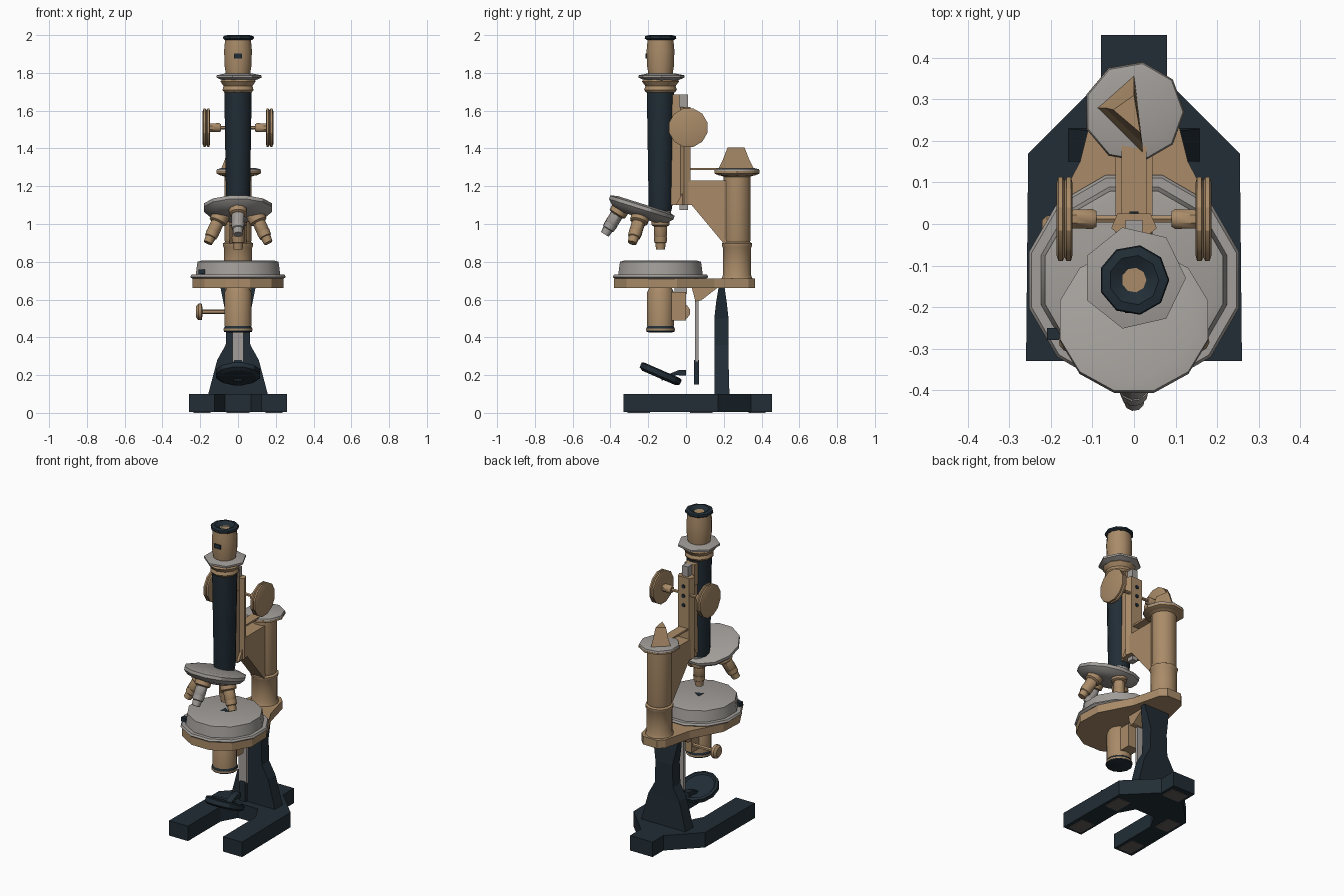
import bpy, bmesh, math
from mathutils import Vector


def mat(name, rgb):
    m = bpy.data.materials.new(name)
    m.diffuse_color = (*rgb, 1)
    return m


DARK = mat("dark_enamel", (0.015, 0.026, 0.036))
BRASS = mat("brass", (0.40, 0.26, 0.14))
STEEL = mat("steel", (0.36, 0.34, 0.32))
PAD = mat("felt_pad", (0.12, 0.11, 0.105))


def finish(bm, name, material, smooth=0):
    bmesh.ops.recalc_face_normals(bm, faces=bm.faces)
    me = bpy.data.meshes.new(name)
    bm.to_mesh(me)
    bm.free()
    me.materials.append(material)
    ob = bpy.data.objects.new(name, me)
    bpy.context.collection.objects.link(ob)
    if smooth:
        bpy.ops.object.select_all(action='DESELECT')
        ob.select_set(True)
        bpy.context.view_layer.objects.active = ob
        bpy.ops.object.shade_smooth_by_angle(angle=math.radians(smooth))
    return ob


def loft(name, rings, material, smooth=0):
    """Skin a stack of equal-length rings and close both ends."""
    bm = bmesh.new()
    vs = [[bm.verts.new(p) for p in ring] for ring in rings]
    n = len(vs[0])
    for a, b in zip(vs, vs[1:]):
        for i in range(n):
            j = (i + 1) % n
            bm.faces.new((a[i], a[j], b[j], b[i]))
    bm.faces.new(vs[0])
    bm.faces.new(vs[-1])
    return finish(bm, name, material, smooth)


def lathe(name, profile, origin, material, axis=(0, 0, 1), sides=12, smooth=40):
    """Turn (radius, height) points about an axis."""
    q = Vector(axis).to_track_quat('Z', 'Y')
    rings = []
    for r, h in profile:
        ang = [2 * math.pi * (i + 0.5) / sides for i in range(sides)]
        rings.append([Vector(origin) + q @ Vector((r * math.cos(a), r * math.sin(a), h)) for a in ang])
    return loft(name, rings, material, smooth)


def prism(name, pts, axis, lo, hi, material):
    """Extrude a 2D outline along x, y or z."""
    def place(p, d):
        return {'x': (d, p[0], p[1]), 'y': (p[0], d, p[1]), 'z': (p[0], p[1], d)}[axis]
    return loft(name, [[place(p, d) for p in pts] for d in (lo, hi)], material)


def box(name, x, y, z, material):
    return prism(name, [(x[0], y[0]), (x[1], y[0]), (x[1], y[1]), (x[0], y[1])], 'z', *z, material)


def mirrored(half):
    return half + [(-x, y) for x, y in reversed(half)]


OPT = -0.135   # y of the optical axis
COL = 0.27     # y of the rear column

# Horseshoe foot with pads underneath
prism("foot", mirrored([(0.08, 0.455), (0.08, 0.345), (0.255, 0.17), (0.26, -0.33),
                        (0.125, -0.33), (0.125, 0.0), (0.07, 0.1)]), 'z', 0.004, 0.10, DARK)
for s in (-1, 1):
    for y in (-0.25, 0.08):
        cx = s * 0.19
        box("foot_pad", (cx - 0.045, cx + 0.045), (y - 0.06, y + 0.06), (0, 0.006), PAD)
box("rear_pad", (-0.06, 0.06), (0.33, 0.42), (0, 0.006), PAD)

# Pillar, wide at the bottom and forked at the top
pillar = []
for w, y0, y1, z in ((0.16, 0.15, 0.23, 0.09), (0.11, 0.15, 0.225, 0.28), (0.065, 0.15, 0.225, 0.36),
                     (0.06, 0.15, 0.225, 0.5), (0.078, 0.16, 0.215, 0.59), (0.092, 0.172, 0.205, 0.66)):
    pillar.append([(-w, y0, z), (w, y0, z), (w, y1, z), (-w, y1, z)])
loft("pillar", pillar, DARK)

# Mirror, its arm and the hanging tail rod
tilt = Vector((0, 0.40, 0.92))
lathe("mirror", [(0.10, -0.022), (0.12, -0.01), (0.12, 0.016), (0.105, 0.022), (0.095, 0.012)],
      (0, -0.135, 0.205), DARK, tilt, 12, 30)
prism("mirror_arm", [(-0.13, 0.17), (-0.05, 0.2), (0, 0.197), (0, 0.228), (-0.04, 0.226), (-0.13, 0.19)],
      'x', -0.02, 0.02, DARK)
box("tail_rod", (-0.028, 0.028), (0.047, 0.066), (0.27, 0.66), STEEL)
box("tail_tip", (-0.02, 0.02), (0.043, 0.07), (0.15, 0.28), DARK)

# Stage: brass plate with a rounded front and narrow back
front = [(0.25 * math.cos(a), -0.135 + 0.255 * math.sin(a))
         for a in (math.radians(d) for d in (20, -15, -45, -75))]
prism("stage_plate", mirrored([(0.05, 0.365), (0.085, 0.33), (0.13, 0.15)] + front), 'z', 0.66, 0.712, BRASS)
lathe("stage_flange", [(0.25, 0.71), (0.262, 0.72), (0.255, 0.732), (0.2, 0.732)], (0, OPT, 0), STEEL)
lathe("stage_disc", [(0.232, 0.73), (0.222, 0.80), (0.2, 0.806)], (0, OPT, 0), STEEL)
lathe("stage_opening", [(0.03, 0.803), (0.03, 0.808)], (0, OPT, 0), DARK, sides=3, smooth=0)
box("stage_index", (-0.21, -0.175), (-0.28, -0.25), (0.735, 0.76), DARK)
prism("stage_bracket", [(0.03, 0.665), (0.05, 0.59), (0.08, 0.595), (0.17, 0.665)], 'x', -0.07, 0.07, BRASS)

# Substage condenser and its side knob
lathe("condenser", [(0.073, 0.46), (0.073, 0.64), (0.06, 0.665)], (0, OPT, 0), BRASS)
lathe("condenser_ring", [(0.06, 0.425), (0.077, 0.43), (0.077, 0.45), (0.068, 0.465)], (0, OPT, 0), DARK)
lathe("condenser_collar", [(0.079, 0.436), (0.079, 0.446)], (0, OPT, 0), BRASS)
box("condenser_slide", (-0.04, 0.04), (-0.08, 0.0), (0.49, 0.64), BRASS)
box("condenser_rack", (-0.02, 0.02), (-0.06, 0.005), (0.63, 0.665), STEEL)
lathe("substage_shaft", [(0.012, -0.19), (0.012, 0.04)], (0, -0.02, 0.535), BRASS, (1, 0, 0), 6)
lathe("substage_knob", [(0.03, -0.222), (0.043, -0.21), (0.043, -0.192), (0.02, -0.188)],
      (0, -0.02, 0.535), BRASS, (1, 0, 0), 10)

# Rear column with waist, cap plate and finial
lathe("column_base", [(0.085, 0.71), (0.077, 0.73), (0.077, 0.875), (0.083, 0.885), (0.083, 0.897),
                      (0.07, 0.905)], (0, COL, 0), BRASS)
lathe("column", [(0.07, 0.90), (0.075, 0.92), (0.075, 1.25), (0.1, 1.262)], (0, COL, 0), BRASS)
lathe("column_rim", [(0.1, 1.258), (0.122, 1.268), (0.122, 1.28)], (0, COL, 0), BRASS, sides=9)
lathe("column_cap", [(0.122, 1.278), (0.118, 1.29), (0.09, 1.297)], (0, COL, 0), STEEL, sides=9)
loft("finial", [[(-0.09, 0.28, 1.29), (0.0, 0.36, 1.29), (0.02, 0.17, 1.29)],
                [(-0.07, 0.28, 1.34), (0.0, 0.335, 1.34), (0.02, 0.195, 1.34)],
                [(-0.05, 0.275, 1.405), (0.0, 0.31, 1.405), (0.015, 0.22, 1.405)]], BRASS)

# Arm and focusing slide
prism("arm", [(-0.055, 1.10), (0.03, 1.10), (0.205, 0.89), (0.27, 0.92), (0.27, 1.23), (0.02, 1.23)],
      'x', -0.045, 0.045, BRASS)
box("arm_lever", (-0.03, 0.03), (0.0, 0.2), (1.285, 1.297), BRASS)
prism("focus_slide", mirrored([(0.04, 0.025), (0.055, -0.01), (0.03, -0.03), (0.03, -0.08)]),
      'z', 1.10, 1.62, BRASS)
box("slide_guide", (-0.035, 0.035), (-0.08, -0.035), (1.55, 1.685), BRASS)
box("rack", (-0.02, 0.02), (-0.035, 0.01), (1.075, 1.685), STEEL)
for z in (1.44, 1.50, 1.56):
    lathe("slide_screw", [(0.013, 0.02), (0.013, 0.03)], (0, 0, z), DARK, (0, 1, 0), 6, 0)

# Focus wheels on a cross shaft, each grooved around the rim
for s in (-1, 1):
    at = (0, 0.012, 1.51)
    lathe("focus_wheel", [(0.09, 0.148), (0.105, 0.152), (0.105, 0.162), (0.096, 0.167),
                          (0.105, 0.172), (0.105, 0.182), (0.09, 0.187)], at, BRASS, (s, 0, 0), 12, 30)
    lathe("focus_hub", [(0.02, 0.09), (0.026, 0.1), (0.024, 0.15)], at, BRASS, (s, 0, 0), 8)
    lathe("focus_shaft", [(0.01, 0.0), (0.01, 0.1)], at, BRASS, (s, 0, 0), 6)

# Body tube, collar and eyepiece
lathe("body_tube", [(0.06, 1.07), (0.065, 1.10), (0.075, 1.70)], (0, OPT, 0), DARK)
lathe("tube_collar", [(0.075, 1.695), (0.087, 1.71), (0.08, 1.73), (0.098, 1.755), (0.085, 1.77)],
      (0, OPT, 0), BRASS, sides=10)
lathe("eyepiece_flange", [(0.085, 1.758), (0.125, 1.775), (0.125, 1.787), (0.075, 1.797)],
      (0, OPT + 0.005, 0), STEEL, sides=7, smooth=25)
lathe("eyepiece", [(0.066, 1.79), (0.074, 1.84), (0.076, 1.92), (0.07, 1.985)], (0, OPT, 0), BRASS)
lathe("eyepiece_cap", [(0.075, 1.975), (0.085, 1.983), (0.082, 1.995), (0.06, 2.0), (0.03, 1.985)],
      (0, OPT, 0), DARK, sides=9, smooth=25)
box("eyepiece_mark", (-0.022, 0.022), (OPT - 0.079, OPT - 0.070), (1.875, 1.902), DARK)

# Tilted revolving nosepiece
nose = Vector((0, 0.30, 0.954))
lathe("nosepiece", [(0.10, -0.05), (0.16, -0.03), (0.185, -0.005), (0.185, 0.014), (0.15, 0.024)],
      (0, -0.235, 1.083), STEEL, nose, 12, 30)
lathe("nose_mount", [(0.055, 1.03), (0.06, 1.085)], (0, OPT, 0), STEEL)


def objective(start, end, tip_material):
    a, b = Vector(start), Vector(end)
    d = b - a
    n = d.length
    lathe("objective_socket", [(0.05, 0), (0.048, n * 0.3), (0.036, n * 0.34)], a, BRASS, d, 9)
    lathe("objective_barrel", [(0.035, n * 0.3), (0.035, n * 0.62), (0.03, n * 0.66)], a,
          tip_material, d, 9)
    lathe("objective_tip", [(0.036, n * 0.64), (0.033, n * 0.8), (0.028, n * 0.82), (0.024, n)], a,
          tip_material, d, 9)


objective((0, -0.135, 1.05), (0, -0.135, 0.865), BRASS)
objective((0, -0.335, 1.10), (0, -0.43, 0.945), STEEL)
for s in (-1, 1):
    objective((s * 0.085, -0.235, 1.06), (s * 0.16, -0.285, 0.90), BRASS)
